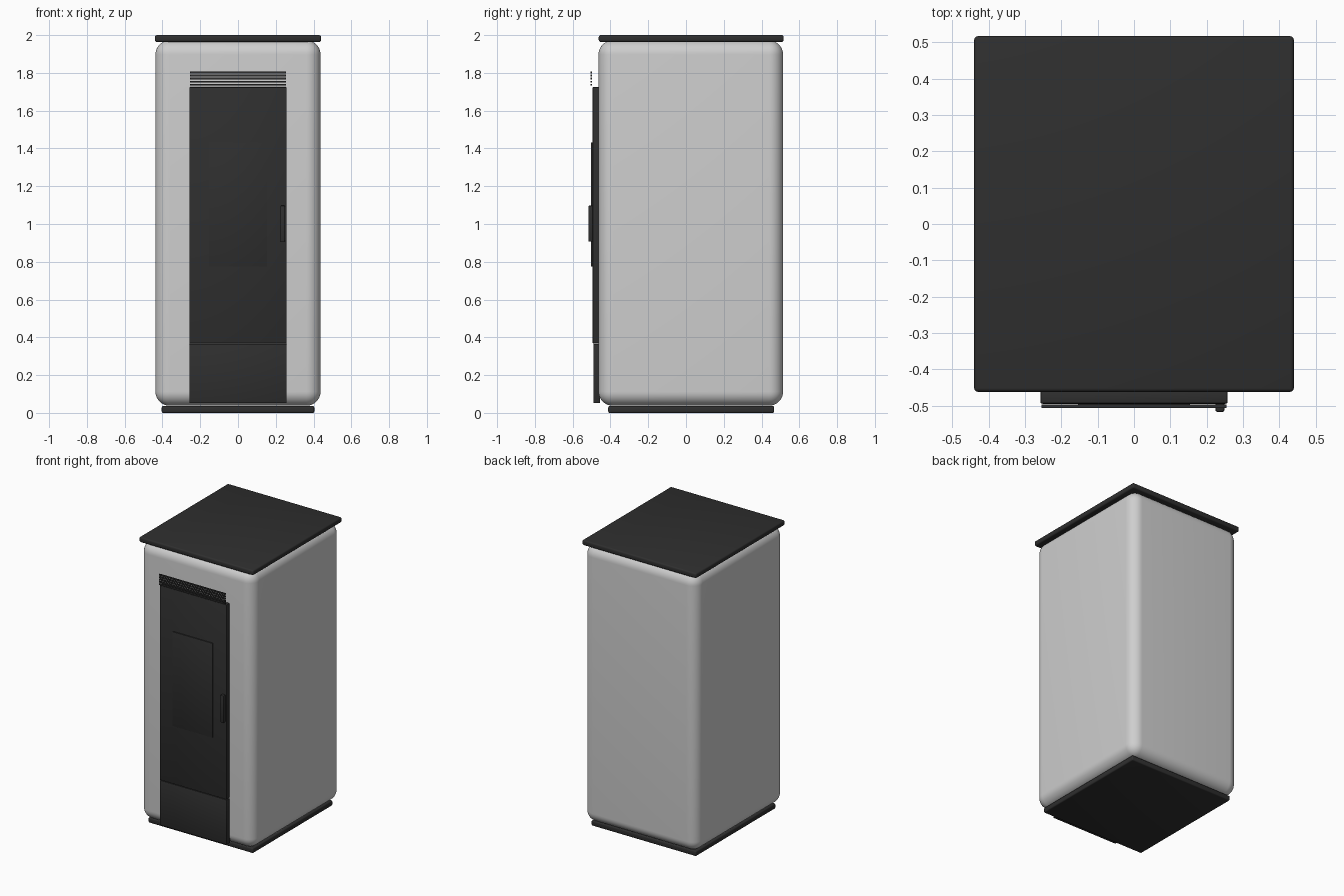
import bpy

if "Cube" in bpy.data.objects:
    bpy.data.objects.remove(bpy.data.objects["Cube"])


def material(name, rgb):
    m = bpy.data.materials.new(name)
    m.diffuse_color = (*rgb, 1)
    m.use_nodes = True
    m.node_tree.nodes["Principled BSDF"].inputs["Base Color"].default_value = m.diffuse_color
    return m


GREY = material("light grey enamel", (0.62, 0.62, 0.62))
BLACK = material("charcoal steel", (0.028, 0.028, 0.028))


def block(name, x, y, z, mat, radius=0.0, segments=2):
    """Box given by (min, max) ranges, with rounded edges."""
    spans = (x, y, z)
    bpy.ops.mesh.primitive_cube_add(size=1, location=[(a + b) / 2 for a, b in spans])
    ob = bpy.context.object
    ob.name = name
    ob.scale = [b - a for a, b in spans]
    bpy.ops.object.transform_apply(location=False, rotation=False, scale=True)
    ob.data.materials.append(mat)
    if radius:
        bev = ob.modifiers.new("rounding", 'BEVEL')
        bev.width = radius
        bev.segments = segments
        bev.limit_method = 'ANGLE'
        bpy.ops.object.modifier_apply(modifier=bev.name)
        bpy.ops.object.shade_smooth_by_angle()
    return ob


# Cabinet between the plinth and the top plate
block("body", (-0.437, 0.437), (-0.463, 0.514), (0.038, 1.972), GREY, 0.075, 10)
block("top_plate", (-0.44, 0.44), (-0.462, 0.517), (1.964, 2.0), BLACK, 0.01, 3)
block("base_plate", (-0.404, 0.404), (-0.412, 0.467), (0.0, 0.036), BLACK, 0.008, 3)

# Front: ash drawer, door, window and handle
block("ash_drawer", (-0.257, 0.257), (-0.491, -0.455), (0.052, 0.364), BLACK, 0.002)
block("door", (-0.258, 0.258), (-0.495, -0.455), (0.367, 1.725), BLACK, 0.006)
block("window", (-0.154, 0.154), (-0.502, -0.49), (0.775, 1.432), BLACK, 0.001)
block("handle", (0.224, 0.249), (-0.517, -0.49), (0.907, 1.097), BLACK, 0.005)

# Vent slats above the door
for i in range(5):
    z = 1.737 + i * 0.0163
    block(f"vent_slat_{i + 1}", (-0.255, 0.255), (-0.506, -0.497), (z - 0.005, z + 0.005), BLACK)
